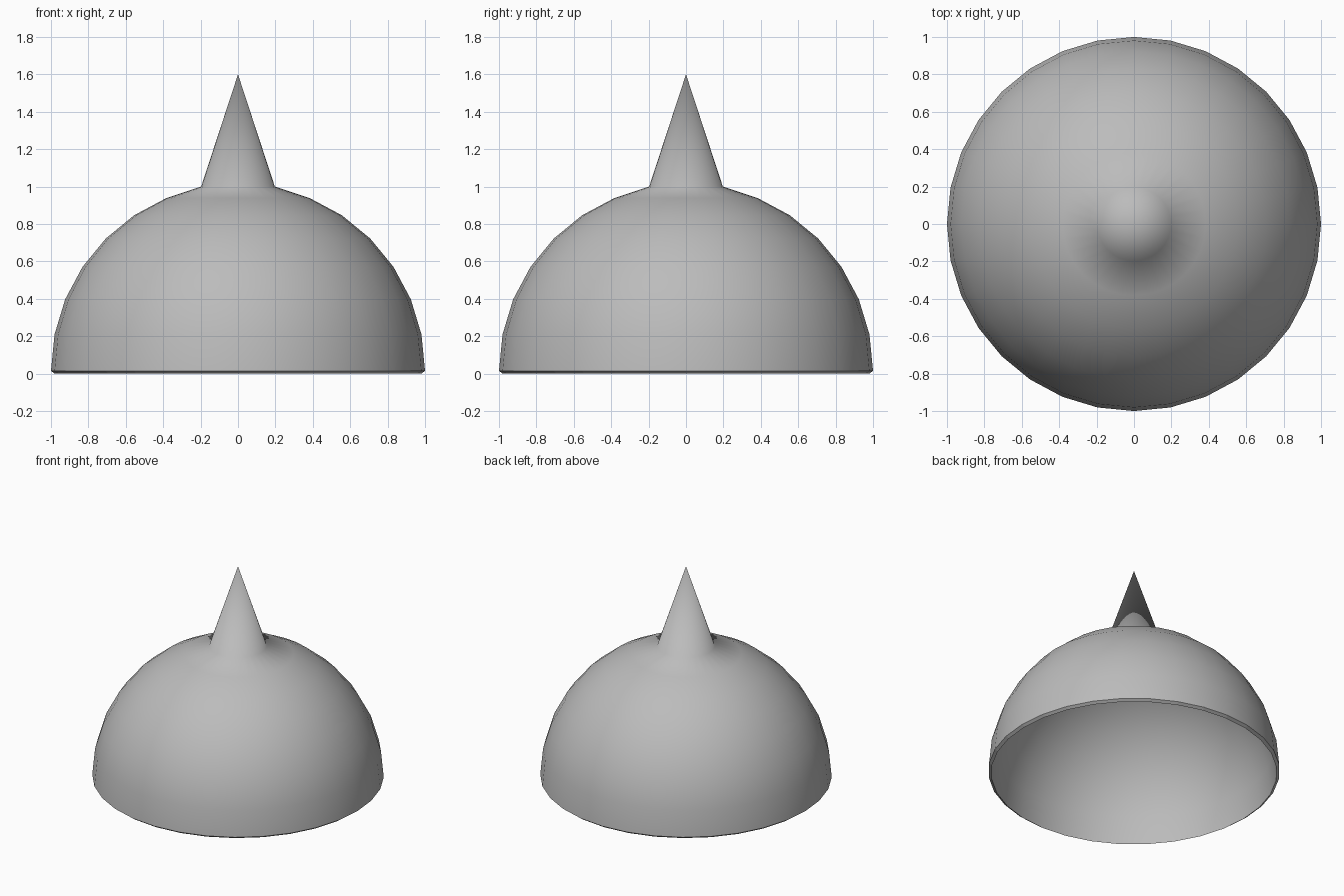
import bpy, bmesh, math

if "Cube" in bpy.data.objects:
    bpy.data.objects.remove(bpy.data.objects["Cube"])

SEGMENTS = 32
STEP = math.pi / 16
WALL = 0.02
BASE = 0.015

# Single plain grey
grey = bpy.data.materials.new("plain grey")
grey.diffuse_color = (0.5, 0.5, 0.5, 1)
grey.use_nodes = True
grey.node_tree.nodes["Principled BSDF"].inputs["Base Color"].default_value = grey.diffuse_color


def spin_profile(bm, profile):
    """Revolve (radius, z) points round z; returns nothing, closes into a solid of revolution."""
    rings = []
    for r, z in profile:
        if r < 1e-6:
            rings.append([bm.verts.new((0, 0, z))])
        else:
            rings.append([bm.verts.new((r * math.cos(2 * math.pi * i / SEGMENTS),
                                        r * math.sin(2 * math.pi * i / SEGMENTS), z))
                          for i in range(SEGMENTS)])
    for a, b in zip(rings, rings[1:]):
        for i in range(SEGMENTS):
            j = (i + 1) % SEGMENTS
            corners = [a[i % len(a)], a[j % len(a)], b[j % len(b)], b[i % len(b)]]
            bm.faces.new(list(dict.fromkeys(corners)))


# Outer skin: half sphere whose pole is pulled up into a spike
outer = [(math.cos(k * STEP), BASE + math.sin(k * STEP)) for k in range(8)]
outer[7] = (0.197, 1.0)
outer.append((0, 1.6))

# Inner skin: the same shape set in by the wall thickness, open below
inner = [(r - WALL * math.cos(k * STEP), z - WALL * math.sin(k * STEP))
         for k, (r, z) in enumerate(outer[:8])]
inner[0] = (1 - WALL, 0.0)
inner.append((0, 1.54))

bm = bmesh.new()
spin_profile(bm, inner[::-1] + outer)
bmesh.ops.recalc_face_normals(bm, faces=bm.faces[:])
for f in bm.faces:
    f.smooth = True
# Keep the thin rim crisp
for e in bm.edges:
    if all(v.co.z < 0.05 for v in e.verts):
        e.smooth = False

mesh = bpy.data.meshes.new("spiked_dome")
bm.to_mesh(mesh)
bm.free()
mesh.materials.append(grey)
dome = bpy.data.objects.new("spiked_dome", mesh)
bpy.context.collection.objects.link(dome)
